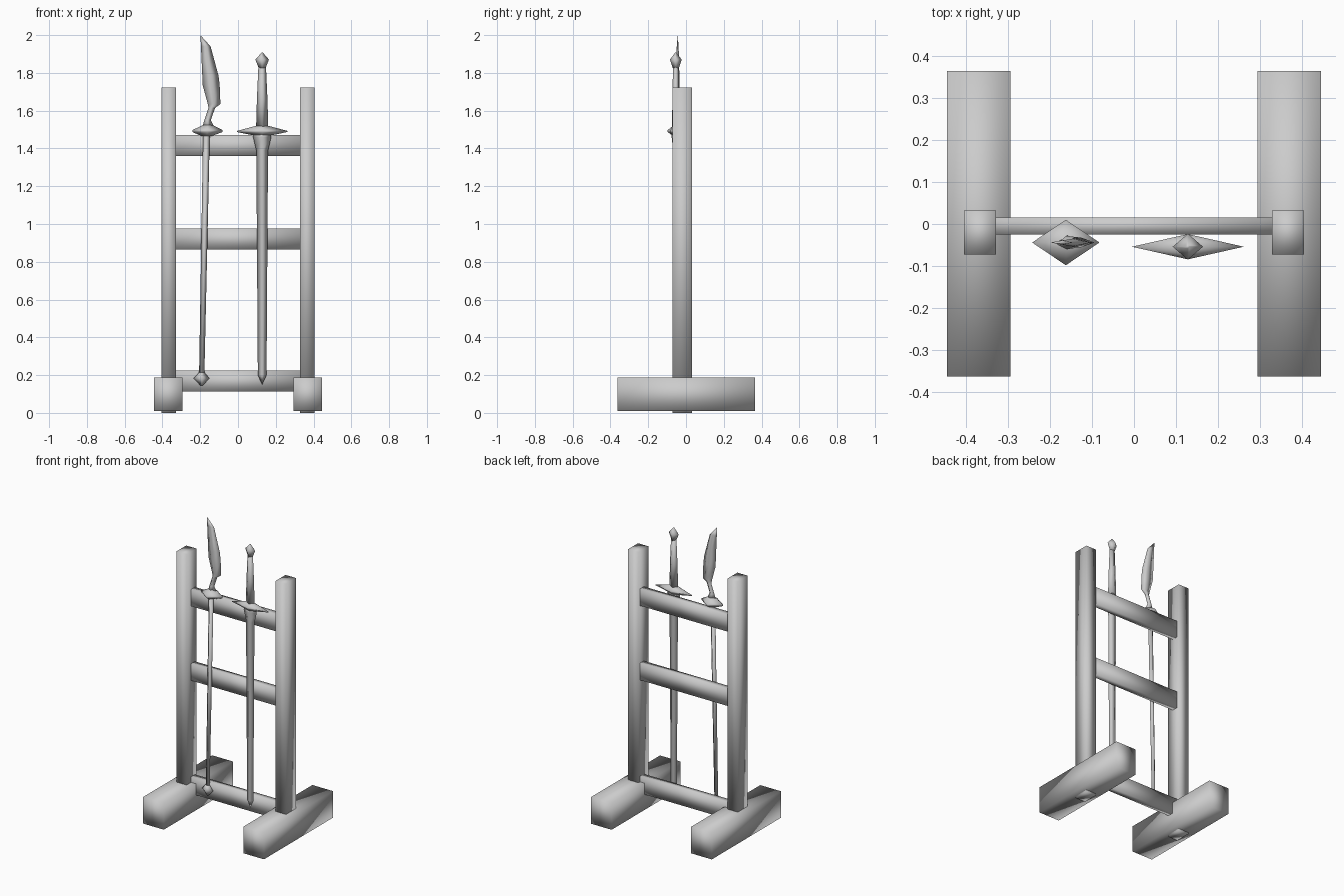
import bpy, bmesh

if "Cube" in bpy.data.objects:
    bpy.data.objects.remove(bpy.data.objects["Cube"])


def finish(name, bm):
    bmesh.ops.recalc_face_normals(bm, faces=bm.faces[:])
    me = bpy.data.meshes.new(name)
    bm.to_mesh(me)
    bm.free()
    for p in me.polygons:
        p.use_smooth = True
    ob = bpy.data.objects.new(name, me)
    bpy.context.collection.objects.link(ob)
    return ob


def box(name, x, y, z):
    """Box from (min, max) ranges."""
    bm = bmesh.new()
    bmesh.ops.create_cube(bm, size=1)
    for v in bm.verts:
        v.co = [(a + b) / 2 + c * (b - a) for (a, b), c in zip((x, y, z), v.co)]
    return finish(name, bm)


def diamond_loft(name, y, rows):
    """Four-sided loft; each row is (centre x, z, half width, half depth)."""
    bm = bmesh.new()
    rings = []
    for cx, z, w, d in rows:
        pts = ((cx - w, y, z), (cx, y - d, z), (cx + w, y, z), (cx, y + d, z))
        rings.append([bm.verts.new(p) for p in pts])
    for a, b in zip(rings, rings[1:]):
        for i in range(4):
            j = (i + 1) % 4
            bm.faces.new((a[i], a[j], b[j], b[i]))
    bm.faces.new(rings[0])
    bm.faces.new(rings[-1])
    bmesh.ops.remove_doubles(bm, verts=bm.verts[:], dist=0.0005)
    return finish(name, bm)


# Stand: feet and posts on both sides
for side, s in (("left", -1), ("right", 1)):
    box(side + "_foot", sorted((s * 0.293, s * 0.445)), (-0.362, 0.364), (0.01, 0.187))
    box(side + "_post", sorted((s * 0.328, s * 0.404)), (-0.072, 0.032), (0, 1.722))

# Cross rails
for part, z in (("lower_rail", 0.112), ("middle_rail", 0.865), ("upper_rail", 1.36)):
    box(part, (-0.33, 0.33), (-0.025, 0.016), (z, z + 0.112))

# Sword, hanging point down
SX, SY = 0.128, -0.054
diamond_loft("sword_blade", SY, [(SX, z, w, d) for z, w, d in (
    (0.15, 0, 0), (0.2, 0.023, 0.01), (1.39, 0.031, 0.014),
    (1.46, 0.048, 0.022), (1.48, 0.045, 0.022))])
diamond_loft("sword_guard", SY, [(SX, z, w, d) for z, w, d in (
    (1.47, 0.05, 0.02), (1.487, 0.133, 0.03), (1.493, 0.133, 0.03), (1.52, 0.032, 0.018))])
diamond_loft("sword_grip", SY, [(SX, z, w, d) for z, w, d in (
    (1.515, 0.032, 0.02), (1.66, 0.028, 0.018), (1.835, 0.02, 0.015))])
diamond_loft("sword_pommel", SY, [(SX, z, w, d) for z, w, d in (
    (1.825, 0.018, 0.016), (1.87, 0.036, 0.031), (1.907, 0.004, 0.004))])

# Glaive, leaning slightly sideways
GY = -0.044
diamond_loft("glaive_shaft", GY, [(-0.192, 0.2, 0.014, 0.014), (-0.167, 1.48, 0.018, 0.018)])
diamond_loft("glaive_butt", GY, [
    (-0.193, 0.145, 0.006, 0.006), (-0.193, 0.183, 0.042, 0.03), (-0.192, 0.215, 0.014, 0.014)])
diamond_loft("glaive_guard", GY, [
    (-0.166, 1.465, 0.025, 0.022), (-0.162, 1.487, 0.08, 0.054),
    (-0.162, 1.497, 0.08, 0.054), (-0.16, 1.525, 0.022, 0.018)])

# Blade rows: z, back edge x, cutting edge x, half depth
BLADE = ((1.51, -0.19, -0.124, 0.017), (1.55, -0.178, -0.144, 0.016),
         (1.615, -0.156, -0.121, 0.013), (1.635, -0.16, -0.093, 0.012),
         (1.735, -0.187, -0.097, 0.01), (1.785, -0.189, -0.103, 0.009),
         (1.94, -0.196, -0.145, 0.005), (2.0, -0.199, -0.199, 0))
diamond_loft("glaive_blade", GY, [((a + b) / 2, z, (b - a) / 2, d) for z, a, b, d in BLADE])
